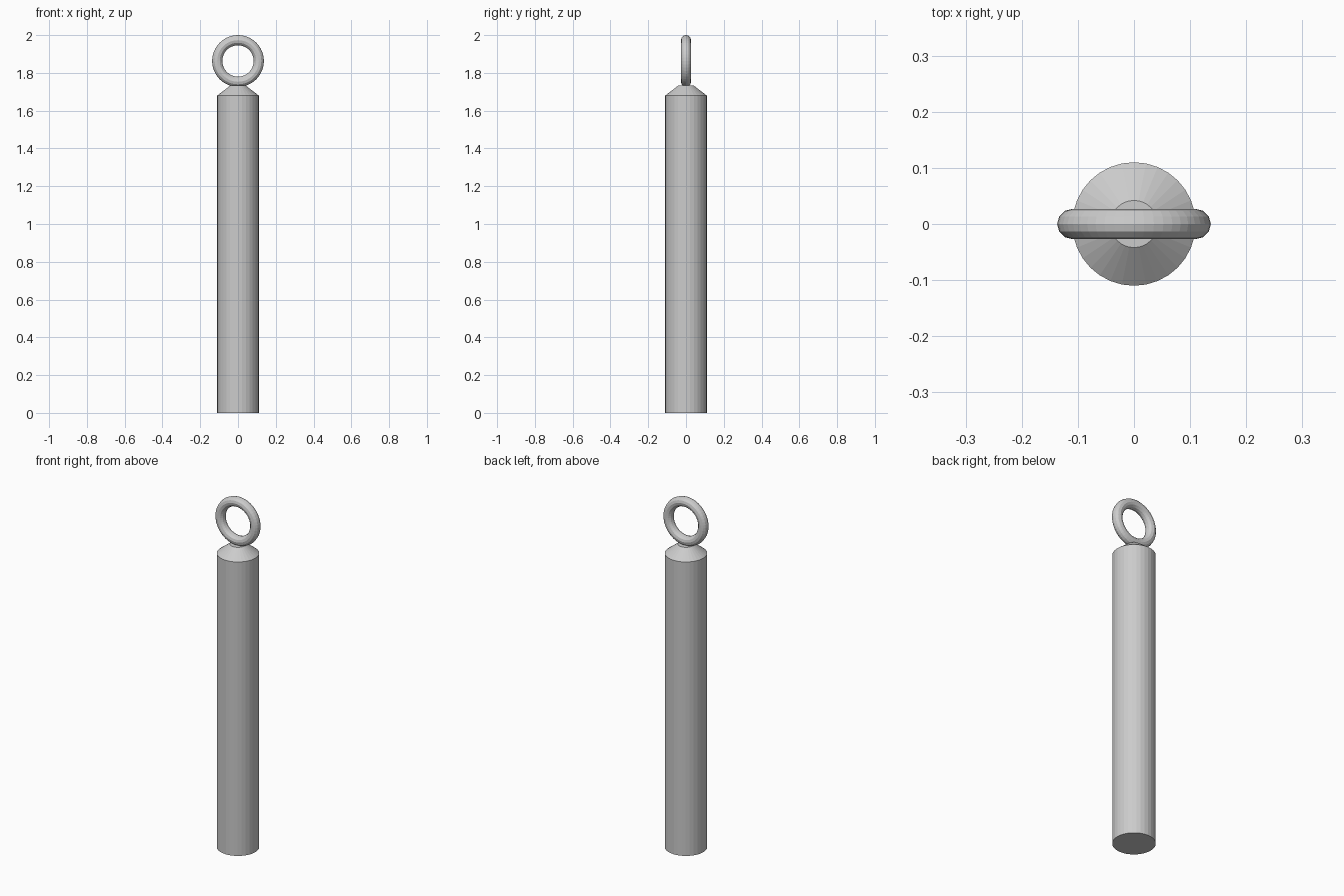
import bpy, bmesh, math

if "Cube" in bpy.data.objects:
    bpy.data.objects.remove(bpy.data.objects["Cube"])

SIDES = 32


def lathe(name, profile):
    """Closed solid of revolution from (radius, z) points, capped at both ends."""
    bm = bmesh.new()
    rings = []
    for r, z in profile:
        rings.append([bm.verts.new((r * math.cos(2 * math.pi * i / SIDES),
                                    r * math.sin(2 * math.pi * i / SIDES), z))
                      for i in range(SIDES)])
    for a, b in zip(rings, rings[1:]):
        for i in range(SIDES):
            j = (i + 1) % SIDES
            bm.faces.new((a[i], a[j], b[j], b[i]))
    bm.faces.new(rings[0][::-1])
    bm.faces.new(rings[-1])
    mesh = bpy.data.meshes.new(name)
    bm.to_mesh(mesh)
    bm.free()
    obj = bpy.data.objects.new(name, mesh)
    bpy.context.collection.objects.link(obj)
    return obj


# Cylindrical rod with a tapered shoulder
lathe("rod_body", [(0.11, 0), (0.11, 1.68), (0.042, 1.732)])

# Upright hanging ring, facing the front
bpy.ops.mesh.primitive_torus_add(major_radius=0.11, minor_radius=0.027,
                                 major_segments=48, minor_segments=12,
                                 location=(0, 0, 1.863),
                                 rotation=(math.pi / 2, 0, 0))
bpy.context.object.name = "hanging_ring"
